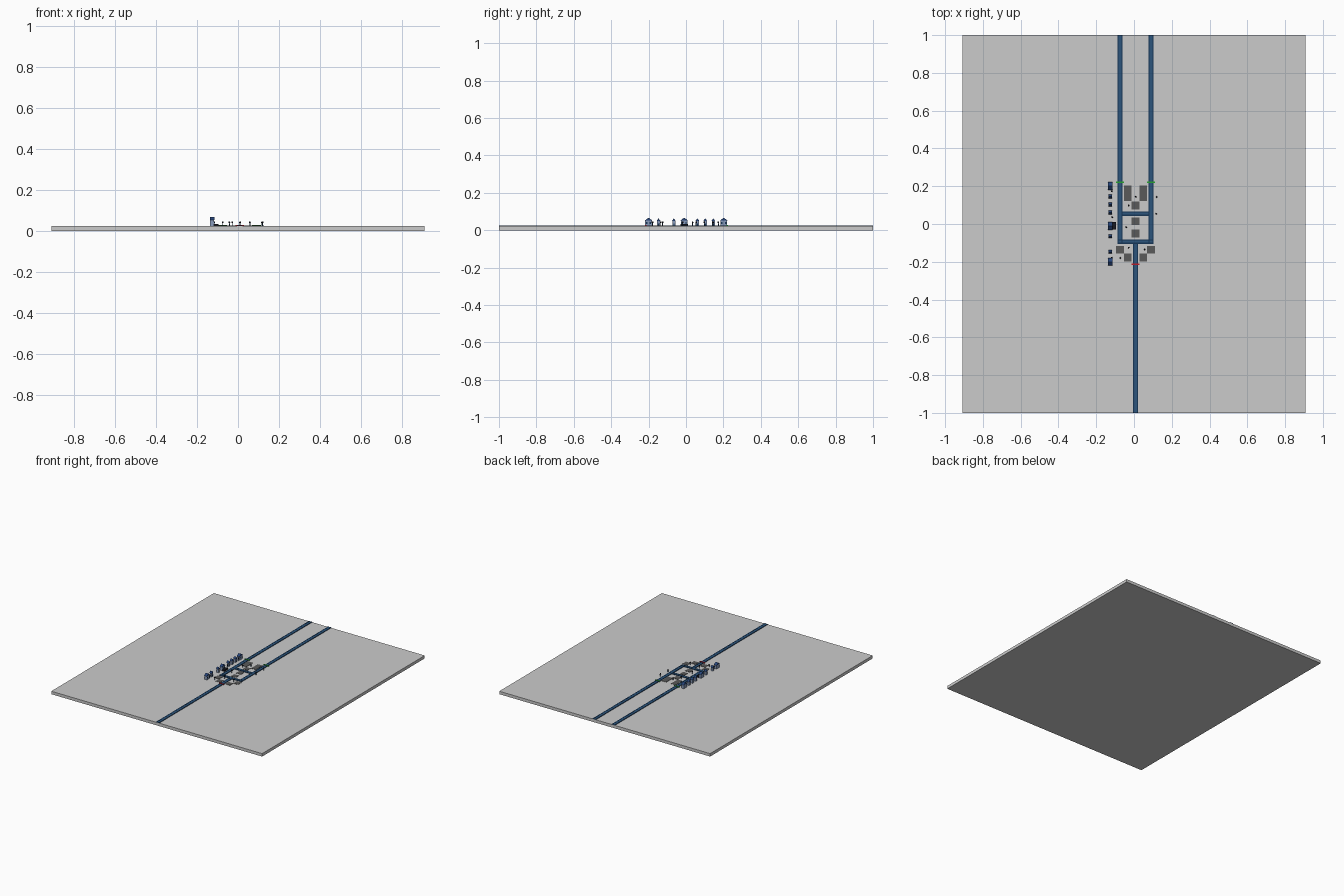
import bpy, bmesh
from mathutils import Matrix

if "Cube" in bpy.data.objects:
    bpy.data.objects.remove(bpy.data.objects["Cube"])

TOP = 0.023   # upper face of the base slab


def mat(name, r, g, b):
    m = bpy.data.materials.new(name)
    m.diffuse_color = (r, g, b, 1)
    m.use_nodes = True
    m.node_tree.nodes["Principled BSDF"].inputs["Base Color"].default_value = m.diffuse_color
    return m


NAVY = mat("navy", 0.008, 0.035, 0.09)
BLUE = mat("blue", 0.025, 0.09, 0.2)
ROOF = mat("roof_blue", 0.02, 0.06, 0.2)
WALL = mat("wall", 0.25, 0.33, 0.5)
DARK = mat("dark_grey", 0.1, 0.1, 0.1)
BLACK = mat("black", 0.01, 0.01, 0.015)
RED = mat("red", 0.5, 0.01, 0.02)
GREEN = mat("green", 0.02, 0.35, 0.03)


def finish(name, bm, material):
    me = bpy.data.meshes.new(name)
    bm.to_mesh(me)
    bm.free()
    ob = bpy.data.objects.new(name, me)
    bpy.context.collection.objects.link(ob)
    if material:
        me.materials.append(material)
    return ob


def box(name, x0, x1, y0, y1, z0, z1, material=None):
    bm = bmesh.new()
    m = Matrix.Translation(((x0 + x1) / 2, (y0 + y1) / 2, (z0 + z1) / 2))
    bmesh.ops.create_cube(bm, size=1, matrix=m @ Matrix.Diagonal((x1 - x0, y1 - y0, z1 - z0, 1)))
    return finish(name, bm, material)


def cone(name, x, y, z0, z1, r1, r2, sides, material):
    bm = bmesh.new()
    bmesh.ops.create_cone(bm, cap_ends=True, segments=sides, radius1=r1, radius2=r2,
                          depth=z1 - z0, matrix=Matrix.Translation((x, y, (z0 + z1) / 2)))
    return finish(name, bm, material)


def gable(name, x, y, wx, wy, z0, z1):
    # triangular prism, ridge along x
    bm = bmesh.new()
    ends = []
    for sx in (-1, 1):
        px = x + sx * wx / 2
        ends.append([bm.verts.new(p) for p in
                     ((px, y - wy / 2, z0), (px, y + wy / 2, z0), (px, y, z1))])
    a, b = ends
    bm.faces.new(a)
    bm.faces.new(b)
    for i in range(3):
        j = (i + 1) % 3
        bm.faces.new((a[i], a[j], b[j], b[i]))
    bmesh.ops.recalc_face_normals(bm, faces=bm.faces)
    return finish(name, bm, ROOF)


# base slab
box("base_slab", -0.908, 0.908, -1, 1, 0, TOP)

# lanes: blue centre with raised navy edges
LX, RX, CX, HW = -0.074, 0.09, 0.008, 0.014


def lane_y(x, y0, y1):
    box("lane", x - HW, x + HW, y0, y1, TOP - 0.001, TOP + 0.0025, BLUE)
    for s in (-1, 1):
        c = x + s * (HW - 0.003)
        box("lane_edge", c - 0.003, c + 0.003, y0, y1, TOP - 0.001, TOP + 0.0035, NAVY)


def lane_x(y, x0, x1):
    box("cross_lane", x0, x1, y - 0.012, y + 0.012, TOP - 0.001, TOP + 0.0025, BLUE)
    for s in (-1, 1):
        c = y + s * 0.009
        box("cross_lane_edge", x0, x1, c - 0.003, c + 0.003, TOP - 0.001, TOP + 0.0035, NAVY)


lane_y(LX, -0.105, 1)
lane_y(RX, -0.105, 1)
lane_y(CX, -1, -0.105)
lane_x(0.055, LX + HW, RX - HW)
lane_x(-0.093, LX - HW, RX + HW)

# paving tiles
T = 0.0205
for dx, y in ((-1, 0.182), (1, 0.182), (-1, 0.141), (1, 0.141), (0, 0.098), (0, 0.014),
              (0, -0.05), (-2, -0.136), (2, -0.136), (-1, -0.178), (1, -0.178)):
    x = CX + dx * 0.041
    box("paving_tile", x - T, x + T, y - T, y + T, TOP - 0.001, TOP + 0.002, DARK)

# start and finish markers
for x, y, m in ((LX, 0.22, GREEN), (RX, 0.22, GREEN), (CX, -0.214, RED)):
    box("marker_bar", x - 0.021, x + 0.021, y - 0.004, y + 0.004, TOP, TOP + 0.006, m)

# row of houses: small ones with gables, large ones with hipped roofs
HX = -0.126
for y in (-0.147, -0.065, 0.061, 0.103, 0.146):
    box("small_house", HX - 0.008, HX + 0.008, y - 0.008, y + 0.008, TOP, 0.05, WALL)
    gable("small_roof", HX, y, 0.02, 0.02, 0.05, 0.064)
    box("small_door", HX + 0.008, HX + 0.0095, y - 0.003, y + 0.003, TOP, 0.037, NAVY)
for y in (-0.2, -0.01, 0.202):
    box("large_house", HX - 0.01, HX + 0.01, y - 0.018, y + 0.018, TOP, 0.052, WALL)
    gable("large_roof", HX, y, 0.023, 0.042, 0.052, 0.067)
    for s in (-1, 1):
        box("large_window", HX + 0.01, HX + 0.0115, y + s * 0.01 - 0.004, y + s * 0.01 + 0.004,
            0.034, 0.044, NAVY)

# low black porch by the middle house
box("porch", -0.116, -0.095, -0.03, 0.01, TOP, 0.034, BLACK)

# posts with round heads
for x, y in ((0.01, 0.145), (-0.028, 0.098), (0.121, 0.143), (0.117, 0.054), (-0.042, -0.018),
             (-0.028, -0.125), (-0.074, -0.18), (0.058, -0.135), (-0.116, 0.035),
             (-0.118, 0.173), (-0.118, -0.178)):
    cone("post", x, y, TOP, 0.039, 0.0025, 0.002, 6, NAVY)
    cone("post_head", x, y, 0.038, 0.046, 0.0045, 0.0035, 8, BLACK)
